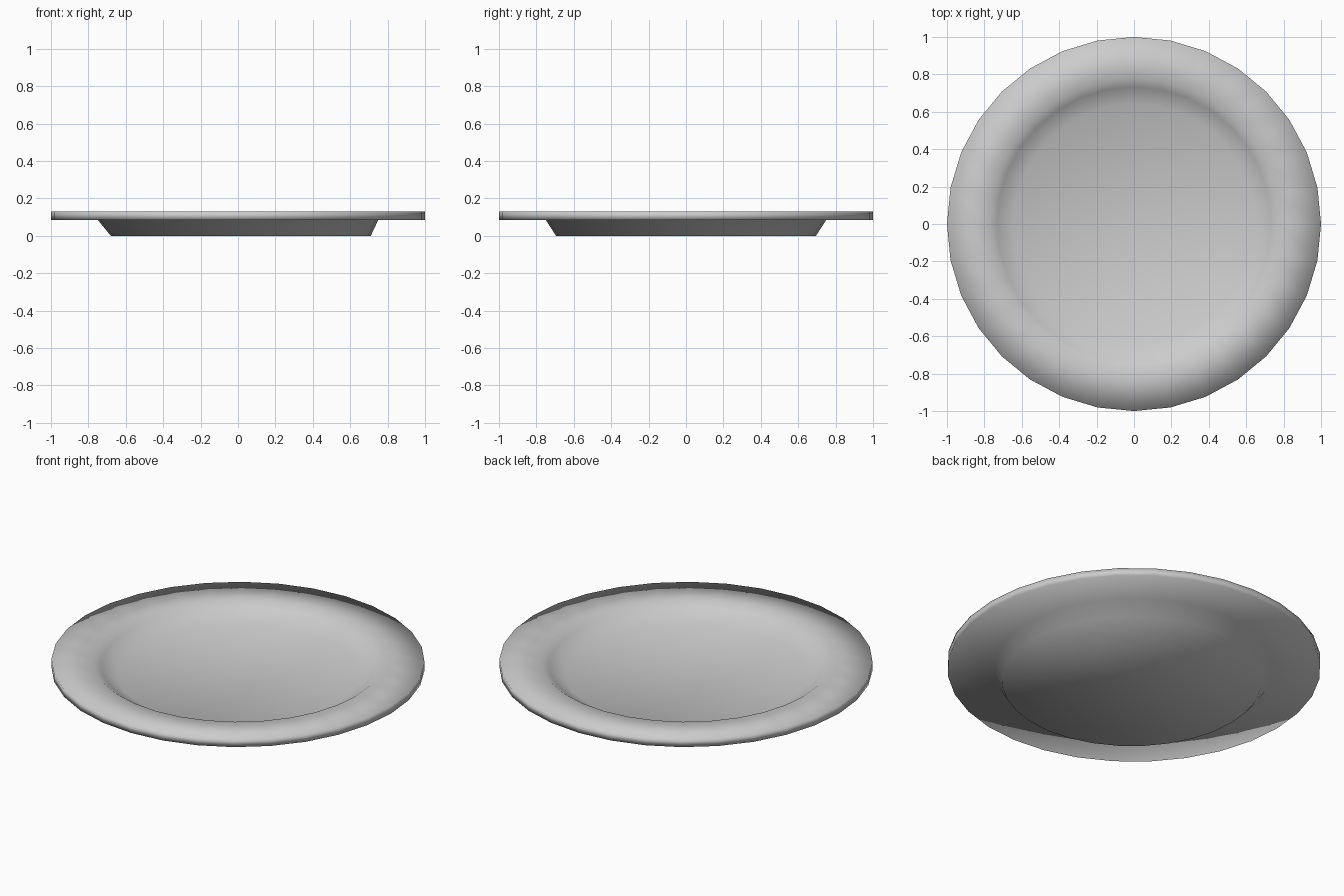
import bpy, bmesh
from math import cos, sin, tau

if "Cube" in bpy.data.objects:
    bpy.data.objects.remove(bpy.data.objects["Cube"])

SIDES = 32
# Closed plate profile: radius, height, sideways shift (foot is slightly off centre)
PROFILE = [
    (0.695, 0.0, 0.015),   # foot
    (0.75, 0.085, 0.0),    # outer wall meets rim underside
    (1.0, 0.085, 0.0),     # rim lower edge
    (1.0, 0.13, 0.0),      # rim upper edge
    (0.775, 0.13, 0.0),    # inner rim edge
    (0.733, 0.10, 0.0),    # inner wall
    (0.645, 0.05, 0.0),    # well floor
]

bm = bmesh.new()
rings = [[bm.verts.new((r * cos(tau * i / SIDES) + dx, r * sin(tau * i / SIDES), z))
          for i in range(SIDES)] for r, z, dx in PROFILE]

# Walls between neighbouring rings
for a, b in zip(rings, rings[1:]):
    for i in range(SIDES):
        j = (i + 1) % SIDES
        bm.faces.new((a[i], a[j], b[j], b[i]))

# Underside and well floor
bm.faces.new(rings[0][::-1])
bm.faces.new(rings[-1])
bmesh.ops.recalc_face_normals(bm, faces=bm.faces)
for f in bm.faces:
    f.smooth = True

mesh = bpy.data.meshes.new("plate")
bm.to_mesh(mesh)
bm.free()
bpy.context.collection.objects.link(bpy.data.objects.new("plate", mesh))
